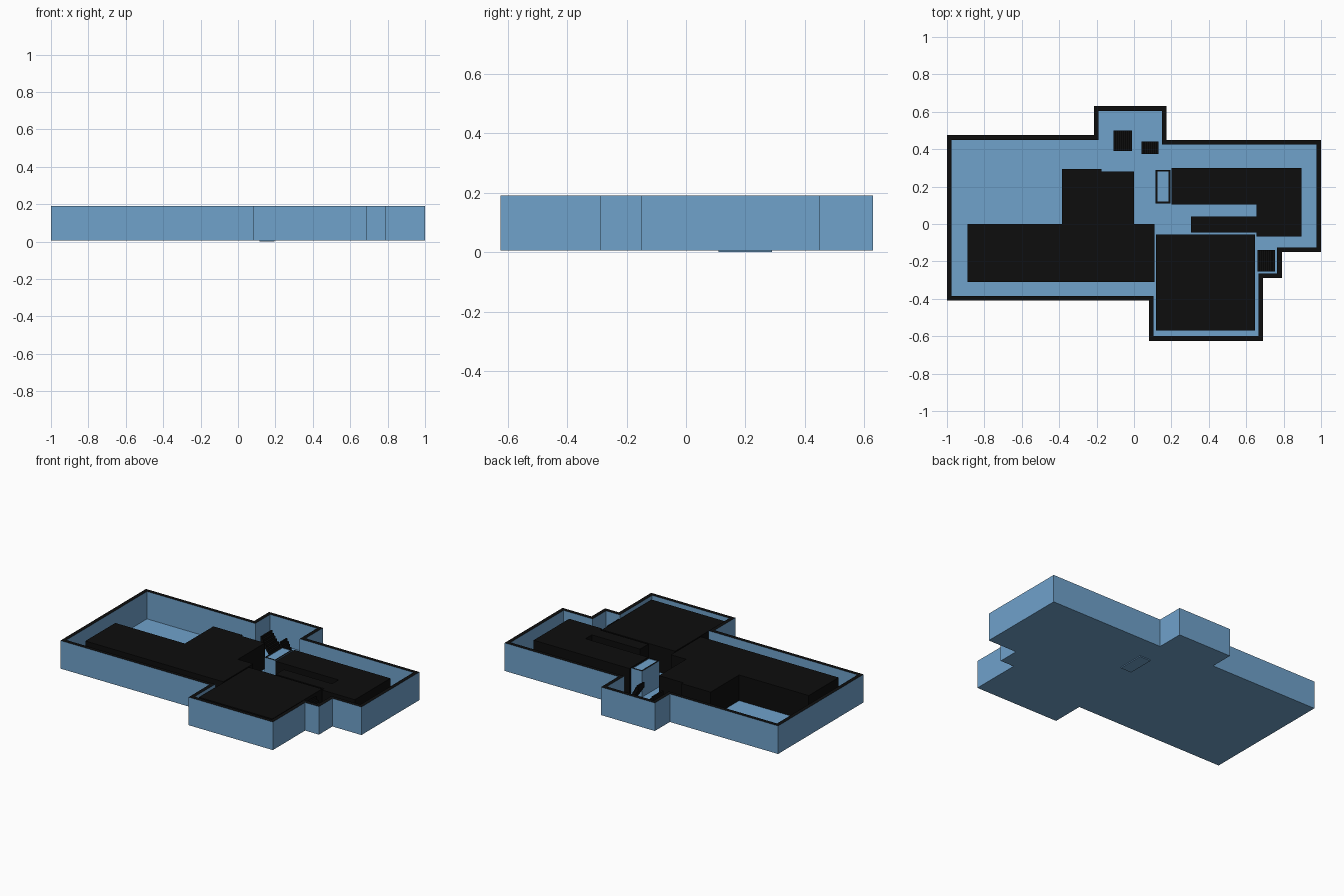
import bpy, bmesh
from mathutils import Vector

if "Cube" in bpy.data.objects:
    bpy.data.objects.remove(bpy.data.objects["Cube"])

FLOOR, TOP, BLOCK_TOP = 0.01, 0.19, 0.178


def material(name, rgb):
    m = bpy.data.materials.new(name)
    m.diffuse_color = (*rgb, 1)
    m.use_nodes = True
    m.node_tree.nodes["Principled BSDF"].inputs["Base Color"].default_value = m.diffuse_color
    return m


BLUE = material("blue", (0.16, 0.36, 0.60))
BLACK = material("black", (0.004, 0.004, 0.004))


def finish(bm, name, mats):
    bmesh.ops.recalc_face_normals(bm, faces=bm.faces)
    me = bpy.data.meshes.new(name)
    bm.to_mesh(me)
    bm.free()
    for m in mats:
        me.materials.append(m)
    ob = bpy.data.objects.new(name, me)
    bpy.context.collection.objects.link(ob)
    return ob


def prism(name, outline, z0, z1, mat):
    bm = bmesh.new()
    f = bm.faces.new([bm.verts.new((x, y, z0)) for x, y in outline])
    new = bmesh.ops.extrude_face_region(bm, geom=[f])["geom"]
    bmesh.ops.translate(bm, vec=(0, 0, z1 - z0),
                        verts=[v for v in new if isinstance(v, bmesh.types.BMVert)])
    return finish(bm, name, [mat])


def rect(x0, y0, x1, y1):
    return [(x0, y0), (x1, y0), (x1, y1), (x0, y1)]


def inset(outline, d):
    # Inward mitred offset of a counter-clockwise right-angled outline
    pts = [Vector(p) for p in outline]
    out = []
    for i, p in enumerate(pts):
        a = (p - pts[i - 1]).normalized()
        b = (pts[(i + 1) % len(pts)] - p).normalized()
        out.append(p + Vector((-a.y - b.y, a.x + b.x)) * d)
    return out


def wall_ring(name, outline, d, z0, z1):
    # Blue wall loop with a black top rim
    bm = bmesh.new()
    loops = [[bm.verts.new((p[0], p[1], z)) for p in pts]
             for pts, z in ((outline, z0), (outline, z1),
                            (inset(outline, d), z1), (inset(outline, d), z0))]
    n = len(outline)
    for k in range(4):
        lo, hi = loops[k], loops[(k + 1) % 4]
        for i in range(n):
            j = (i + 1) % n
            f = bm.faces.new((lo[i], lo[j], hi[j], hi[i]))
            f.material_index = 1 if k == 1 else 0
    return finish(bm, name, [BLUE, BLACK])


def stairs(name, x0, y0, x1, y1, steps, z0, z1):
    # Stepped flight rising from x0 to x1, with a sloping underside
    dx, dz = (x1 - x0) / steps, (z1 - z0) / steps
    prof = [(x0, z0)]
    for i in range(steps):
        prof += [(x0 + i * dx, z0 + (i + 1) * dz), (x0 + (i + 1) * dx, z0 + (i + 1) * dz)]
    prof += [(x1, z1 - 2 * dz), (x0 + dx, z0)]
    bm = bmesh.new()
    f = bm.faces.new([bm.verts.new((x, y0, z)) for x, z in prof])
    new = bmesh.ops.extrude_face_region(bm, geom=[f])["geom"]
    bmesh.ops.translate(bm, vec=(0, y1 - y0, 0),
                        verts=[v for v in new if isinstance(v, bmesh.types.BMVert)])
    return finish(bm, name, [BLACK])


# Building floor and outer wall
footprint = [(-1, -.41), (.08, -.41), (.08, -.625), (.69, -.625), (.69, -.29),
             (.79, -.29), (.79, -.15), (1, -.15), (1, .45), (.175, .45),
             (.175, .63), (-.215, .63), (-.215, .475), (-1, .475)]
prism("floor", footprint, 0.006, FLOOR, BLUE)
wall_ring("outer_wall", footprint, 0.025, FLOOR, TOP)

# Solid interior room blocks
prism("west_block", [(-.89, -.31), (.11, -.31), (.11, 0), (0, 0), (0, .28),
                     (-.175, .28), (-.175, .295), (-.385, .295), (-.385, 0), (-.89, 0)],
      FLOOR, BLOCK_TOP, BLACK)
prism("south_block", rect(.117, -.57, .648, -.055), FLOOR, BLOCK_TOP, BLACK)
prism("east_block", [(.305, -.045), (.655, -.045), (.655, -.068), (.895, -.068),
                     (.895, .3), (.2, .3), (.2, .105), (.655, .105), (.655, .04), (.305, .04)],
      FLOOR, BLOCK_TOP, BLACK)

# Lift shaft, slightly deeper than the floor
shaft = rect(.115, .11, .195, .29)
wall_ring("lift_shaft", shaft, 0.01, 0, 0.18)
prism("lift_cap", inset(shaft, 0.01), 0.165, 0.178, BLUE)
prism("lift_base", inset(shaft, 0.01), 0, 0.008, BLUE)

# Stair flights
stairs("north_stair_lower", -.01, .39, -.11, .50, 9, FLOOR, 0.15)
stairs("north_stair_upper", .13, .375, .04, .44, 9, FLOOR, 0.16)
stairs("east_stair", .755, -.255, .66, -.14, 9, FLOOR, 0.165)
